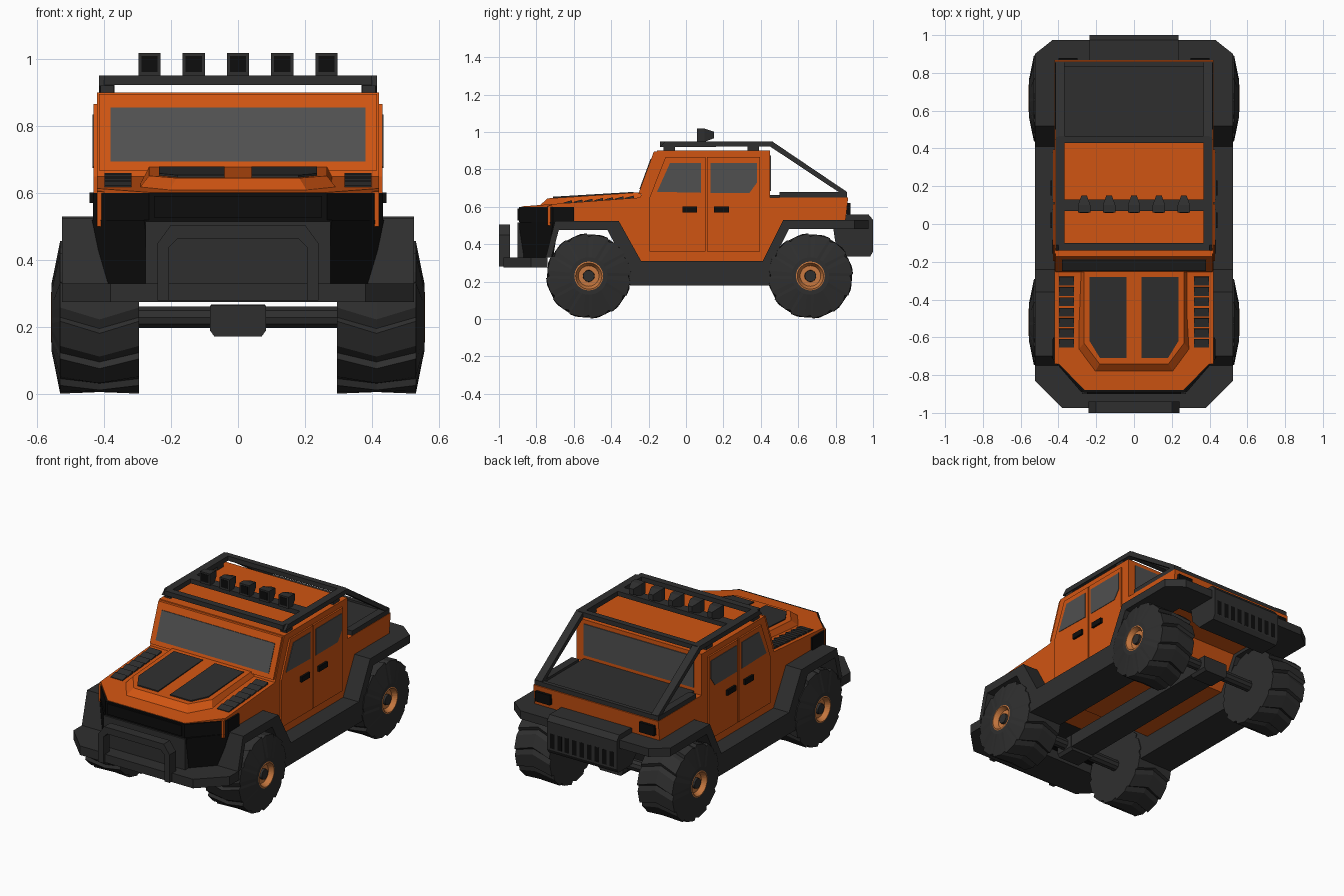
import bpy, bmesh
from math import sin, cos, pi

if "Cube" in bpy.data.objects:
    bpy.data.objects.remove(bpy.data.objects["Cube"])


def mat(name, r, g, b):
    m = bpy.data.materials.new(name)
    m.diffuse_color = (r, g, b, 1)
    m.use_nodes = True
    m.node_tree.nodes["Principled BSDF"].inputs["Base Color"].default_value = m.diffuse_color
    return m


ORANGE = mat("orange_paint", .63, .09, .006)
DARK = mat("dark_plastic", .028, .028, .028)
BLACK = mat("black_trim", .004, .004, .004)
GLASS = mat("glass", .08, .08, .08)
COPPER = mat("copper", .58, .19, .05)


def finish(name, bm, material, mirror):
    bmesh.ops.recalc_face_normals(bm, faces=bm.faces)
    me = bpy.data.meshes.new(name)
    bm.to_mesh(me)
    bm.free()
    me.materials.append(material)
    ob = bpy.data.objects.new(name, me)
    bpy.context.collection.objects.link(ob)
    if mirror:
        ob.modifiers.new("mirror", 'MIRROR')
    return ob


def loft(name, rings, material, mirror=False, cap0=True, cap1=True):
    """Skin a list of equally long point rings."""
    bm = bmesh.new()
    vs = [[bm.verts.new(p) for p in r] for r in rings]
    n = len(vs[0])
    for a, b in zip(vs, vs[1:]):
        for i in range(n):
            j = (i + 1) % n
            bm.faces.new((a[i], a[j], b[j], b[i]))
    if cap0:
        bm.faces.new(vs[0])
    if cap1:
        bm.faces.new(vs[-1])
    return finish(name, bm, material, mirror)


def prism(name, axis, pts, a, b, material, mirror=False, warp=None):
    """Extrude a 2D profile along an axis from a to b; warp moves the far end."""
    put = {'x': lambda p, t: (t, p[0], p[1]),
           'y': lambda p, t: (p[0], t, p[1]),
           'z': lambda p, t: (p[0], p[1], t)}[axis]
    end = [put(p, b) for p in pts]
    if warp:
        end = [warp(*p) for p in end]
    return loft(name, [[put(p, a) for p in pts], end], material, mirror)


def box(name, x, y, z, material, mirror=False):
    pts = [(y[0], z[0]), (y[1], z[0]), (y[1], z[1]), (y[0], z[1])]
    return prism(name, 'x', pts, x[0], x[1], material, mirror)


def both(pts):
    """Complete a right-hand plan outline with its left-hand half."""
    return pts + [(-x, y) for x, y in reversed(pts)]


# Main body and cab
prism("body", 'x', [(-.74, .5), (-.74, .605), (-.245, .65), (-.155, .9), (.45, .9), (.45, .65),
                    (.867, .65), (.85, .5), (.53, .5), (.42, .3), (-.24, .3), (-.36, .5)],
      -.42, .42, ORANGE)

# Doors, windows and handles
prism("front_door", 'x', [(-.195, .36), (-.195, .65), (-.11, .865), (.105, .865), (.105, .36)],
      .41, .43, ORANGE, True)
prism("rear_door", 'x', [(.113, .36), (.113, .865), (.395, .865), (.395, .36)], .41, .43, ORANGE, True)
prism("front_side_window", 'x', [(-.155, .68), (-.085, .835), (.08, .835), (.08, .675)],
      .42, .433, GLASS, True)
prism("rear_side_window", 'x', [(.13, .675), (.13, .835), (.38, .835), (.38, .73), (.34, .675)],
      .42, .433, GLASS, True)
for y in (-.02, .15):
    box("door_handle", (.42, .443), (y, y + .08), (.57, .602), BLACK, True)
prism("windshield_frame", 'x', [(-.255, .668), (-.172, .895), (-.15, .895), (-.23, .668)],
      -.415, .415, ORANGE)
prism("windshield", 'x', [(-.249, .695), (-.19, .855), (-.165, .855), (-.22, .695)], -.38, .38, GLASS)
box("rear_window", (-.37, .37), (.44, .455), (.685, .875), GLASS)

# Hood with raised centre, dark inserts and louvres
prism("hood", 'z', both([(.42, -.24), (.42, -.72), (.26, -.88)]), .59, .65, ORANGE,
      warp=lambda x, y, z: (x, y, z + (y + .24) * .075))


def bulge_top(y):
    return .678 + (y + .24) * .06


prism("hood_bulge", 'z', both([(.305, -.24), (.305, -.68), (.21, -.79)]), .6, .678, ORANGE,
      warp=lambda x, y, z: (x * .87, y + (.05 if y < -.5 else 0), bulge_top(y)))
prism("hood_insert", 'z', [(.04, -.28), (.235, -.28), (.235, -.62), (.18, -.71), (.04, -.71)],
      .62, .68, DARK, True, lambda x, y, z: (x, y, bulge_top(y) + .004))
for i in range(7):
    y = -.655 + i * .055
    z = .65 + (y + .24) * .075
    prism("hood_louvre", 'x', [(y, z - .01), (y, z + .004), (y + .045, z + .016), (y + .048, z - .01)],
          .318, .398, DARK, True)

# Nose: grille strip, black side intakes, centre plate
prism("grille_strip", 'z', both([(.43, -.6), (.432, -.712), (.265, -.893)]), .52, .6, BLACK)
box("grille_center", (-.25, .25), (-.9, -.85), (.528, .592), BLACK)
prism("nose_intakes", 'z', both([(.43, -.68), (.435, -.71), (.28, -.89)]), .52, .33, BLACK,
      warp=lambda x, y, z: (x * .91, y - .03 if y > -.8 else y, z))
box("nose_plate", (-.275, .275), (-.9, -.85), (.33, .515), DARK)

# Front bumper and guard loop
prism("front_bumper", 'z', both([(.525, -.74), (.525, -.83), (.38, -.975)]), .275, .33, DARK)
prism("bumper_guard", 'y', [(0, .505), (.2, .505), (.24, .45), (.24, .28), (.205, .28),
                            (.205, .44), (.18, .465), (0, .465)], -1, -.94, DARK, True)
box("guard_base", (-.24, .24), (-.985, -.93), (.28, .33), DARK)

# Fender flares and sill in one band per side
prism("fenders_and_sill", 'x', [(-.7, .525), (-.36, .525), (-.24, .31), (.41, .31), (.52, .53), (.88, .53),
                                (.88, .48), (.55, .48), (.45, .28), (.45, .18), (-.3, .18), (-.31, .27),
                                (-.42, .475), (-.68, .475), (-.72, .33), (-.75, .33)],
      .3, .525, DARK, True)

# Rear bumper with slots, tail lamps
prism("rear_bumper_wrap", 'z', both([(.525, .76), (.525, .9), (.43, .975)]), .48, .53, DARK)
prism("rear_bumper", 'x', [(.785, .5), (.8, .4), (.86, .335), (.985, .335), (1, .36), (1, .53),
                           (.975, .56), (.86, .56)], -.235, .235, DARK)
for i in range(9):
    x = -.2 + i * .05
    box("bumper_slot", (x - .015, x + .015), (.98, 1.0005), (.37, .46), BLACK)
box("tail_lamp", (.3, .4), (.85, .88), (.56, .62), BLACK, True)

# Bed cover and bed rails
box("bed_cover", (-.37, .37), (.45, .845), (.645, .664), DARK)
box("bed_rail", (.37, .418), (.5, .86), (.645, .678), DARK, True)
box("bed_end_bar", (-.4, .4), (.835, .86), (.65, .676), DARK)

# Roof rack with sloping rear bars
prism("roof_rail", 'x', [(-.14, .92), (-.11, .95), (.46, .95), (.86, .68), (.845, .66), (.45, .922)],
      .368, .415, DARK, True)
for y0, y1 in ((-.14, -.1), (.07, .13), (.43, .465)):
    box("roof_crossbar", (-.4, .4), (y0, y1), (.922, .95), DARK)
for y in (-.12, .33):
    box("rack_foot", (.37, .41), (y, y + .06), (.89, .925), DARK, True)
for i in range(-2, 3):
    x = i * .132
    prism("roof_lamp", 'y', [(x - .033, .948), (x + .033, .948), (x + .033, 1.018), (x - .033, 1.018)],
          .06, .1, DARK)
    prism("roof_lamp_back", 'y', [(x - .033, .948), (x + .033, .948), (x + .033, 1.018), (x - .033, 1.018)],
          .1, .15, DARK, warp=lambda px, y, z, c=x: (c + (px - c) * .45, y, .985 + (z - .985) * .5))
    box("roof_lamp_lens", (x - .024, x + .024), (.058, .07), (.961, 1.009), BLACK)


# Wheels: chevron-lugged tyre, rim and hub
def ring(x, cy, r, n=36):
    return [(x, cy + r * cos(2 * pi * i / n), .23 + r * sin(2 * pi * i / n)) for i in range(n)]


def tread(x, cy, shift, lugs=12):
    out = []
    for i in range(lugs):
        for f, r in ((0, .211), (.1, .228), (.75, .223)):
            a = 2 * pi * (i + f) / lugs + shift
            out.append((x, cy + r * cos(a), .23 + r * sin(a)))
    return out


for side, cy in (("front", -.52), ("rear", .665)):
    loft(side + "_tyre", [tread(.295, cy, 0), tread(.4125, cy, .16), tread(.53, cy, 0),
                          ring(.556, cy, .1), ring(.556, cy, .076)], DARK, True, True, False)
    loft(side + "_rim", [ring(.556, cy, .077), ring(.558, cy, .07), ring(.53, cy, .055),
                         ring(.53, cy, .02)], COPPER, True, False, True)
    loft(side + "_hub", [ring(.52, cy, .032), ring(.545, cy, .03)], DARK, True)
    loft(side + "_axle", [ring(-.31, cy, .034, 10), ring(.31, cy, .034, 10)], DARK)
    prism(side + "_differential", 'y', both([(.07, .172), (.083, .19), (.083, .265)]),
          cy - .06, cy + .06, DARK)

# Driveline beam under the floor
box("center_beam", (-.08, .08), (-.52, .665), (.19, .268), DARK)
